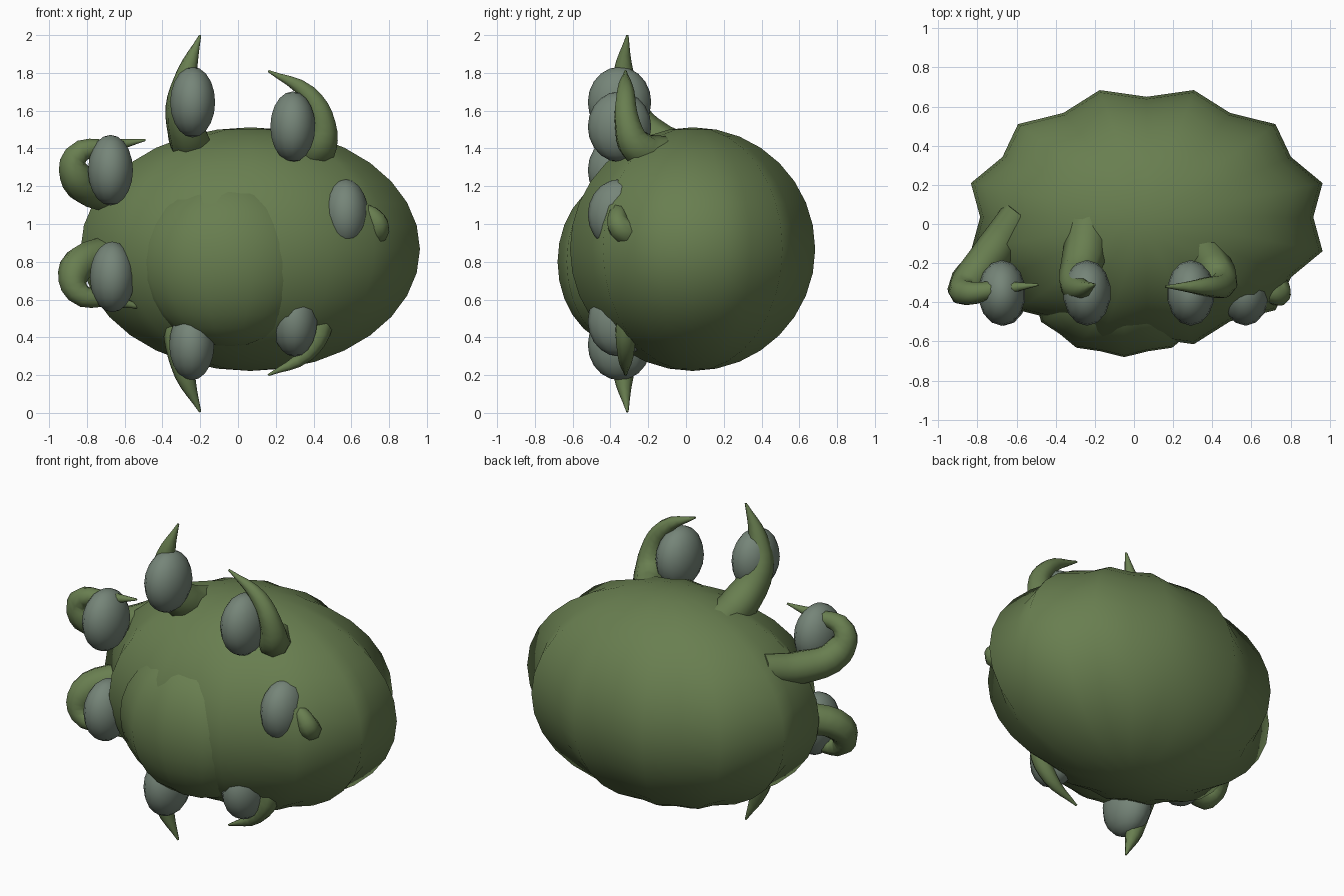
import bpy
import math

if "Cube" in bpy.data.objects:
    bpy.data.objects.remove(bpy.data.objects["Cube"], do_unlink=True)


def material(name, rgb):
    m = bpy.data.materials.new(name)
    m.use_nodes = True
    m.diffuse_color = (*rgb, 1)
    m.node_tree.nodes["Principled BSDF"].inputs["Base Color"].default_value = (*rgb, 1)
    return m


GREEN = material("moss green", (0.14, 0.21, 0.08))
GREY = material("pale grey green", (0.18, 0.235, 0.19))


def ball(name, center, radii, mat, segments, rings, rib=1.0, phase=0):
    """Ellipsoid with upright poles; every second meridian is pulled in by rib."""
    bpy.ops.mesh.primitive_uv_sphere_add(segments=segments, ring_count=rings, location=center)
    ob = bpy.context.object
    ob.name = name
    step = 2 * math.pi / segments
    for v in ob.data.vertices:
        meridian = round(math.atan2(v.co.y, v.co.x) / step)
        k = rib if (meridian + phase) % 2 == 0 else 1
        v.co.x *= radii[0] * k
        v.co.y *= radii[1] * k
        v.co.z *= radii[2]
    ob.data.materials.append(mat)
    bpy.ops.object.shade_smooth()
    return ob


def stalk(name, points):
    """Tapered curved horn through points of (x, y, z, radius)."""
    cu = bpy.data.curves.new(name, "CURVE")
    cu.dimensions = "3D"
    cu.bevel_depth = 1
    cu.bevel_resolution = 2
    cu.resolution_u = 4
    cu.use_fill_caps = True
    sp = cu.splines.new("BEZIER")
    sp.bezier_points.add(len(points) - 1)
    for bp, (x, y, z, r) in zip(sp.bezier_points, points):
        bp.co = (x, y, z)
        bp.radius = r
        bp.handle_left_type = bp.handle_right_type = "AUTO"
    ob = bpy.data.objects.new(name, cu)
    bpy.context.collection.objects.link(ob)
    bpy.ops.object.select_all(action="DESELECT")
    ob.select_set(True)
    bpy.context.view_layer.objects.active = ob
    bpy.ops.object.convert(target="MESH")
    ob = bpy.context.object
    ob.data.materials.append(GREEN)
    bpy.ops.object.shade_smooth()


# Ribbed body and the bulge on its front
ball("body", (0.065, 0.035, 0.867), (0.93, 0.672, 0.645), GREEN, 24, 16, 0.915)
ball("front_bulge", (-0.05, -0.32, 0.8), (0.49, 0.36, 0.45), GREEN, 24, 14, 0.95, 1)

# Ring of eyes
eyes = {
    "upper_right": (-0.24, 1.645),
    "upper_left": (0.29, 1.515),
    "side_right_high": (-0.675, 1.285),
    "side_right_low": (-0.665, 0.72),
    "lower_right": (-0.245, 0.36),
    "lower_left": (0.30, 0.485),
    "side_left": (0.57, 1.05),
}
for name, (x, z) in eyes.items():
    ball(name + "_eye", (x, -0.352, z), (0.122, 0.168, 0.187), GREY, 14, 10)

# Horned stalk holding each eye
stalk("upper_right_stalk", [
    (-0.23, 0.02, 1.36, 0.11), (-0.26, -0.18, 1.45, 0.11), (-0.3, -0.3, 1.62, 0.085),
    (-0.27, -0.33, 1.8, 0.055), (-0.2, -0.31, 2.0, 0.006)])
stalk("upper_left_stalk", [
    (0.32, -0.08, 1.36, 0.1), (0.43, -0.26, 1.41, 0.095), (0.45, -0.31, 1.53, 0.07),
    (0.37, -0.32, 1.69, 0.05), (0.16, -0.32, 1.81, 0.006)])
stalk("side_right_high_stalk", [
    (-0.58, 0.06, 1.2, 0.09), (-0.71, -0.13, 1.17, 0.1), (-0.85, -0.31, 1.24, 0.09),
    (-0.86, -0.35, 1.36, 0.065), (-0.68, -0.33, 1.41, 0.04), (-0.49, -0.31, 1.445, 0.006)])
stalk("side_right_low_stalk", [
    (-0.56, 0.0, 0.84, 0.09), (-0.72, -0.18, 0.83, 0.1), (-0.86, -0.31, 0.76, 0.09),
    (-0.85, -0.35, 0.64, 0.065), (-0.68, -0.33, 0.6, 0.04), (-0.49, -0.31, 0.555, 0.006)])
stalk("lower_right_stalk", [
    (-0.27, -0.02, 0.62, 0.1), (-0.3, -0.22, 0.52, 0.1), (-0.31, -0.31, 0.38, 0.08),
    (-0.28, -0.33, 0.2, 0.055), (-0.2, -0.31, 0.005, 0.006)])
stalk("lower_left_stalk", [
    (0.32, -0.08, 0.64, 0.1), (0.42, -0.26, 0.58, 0.09), (0.44, -0.31, 0.46, 0.065),
    (0.36, -0.32, 0.31, 0.045), (0.16, -0.32, 0.2, 0.006)])
stalk("side_left_stalk", [
    (0.56, -0.1, 0.92, 0.09), (0.66, -0.26, 0.95, 0.085), (0.74, -0.35, 0.98, 0.065),
    (0.7, -0.36, 1.05, 0.05), (0.56, -0.33, 1.1, 0.01)])
